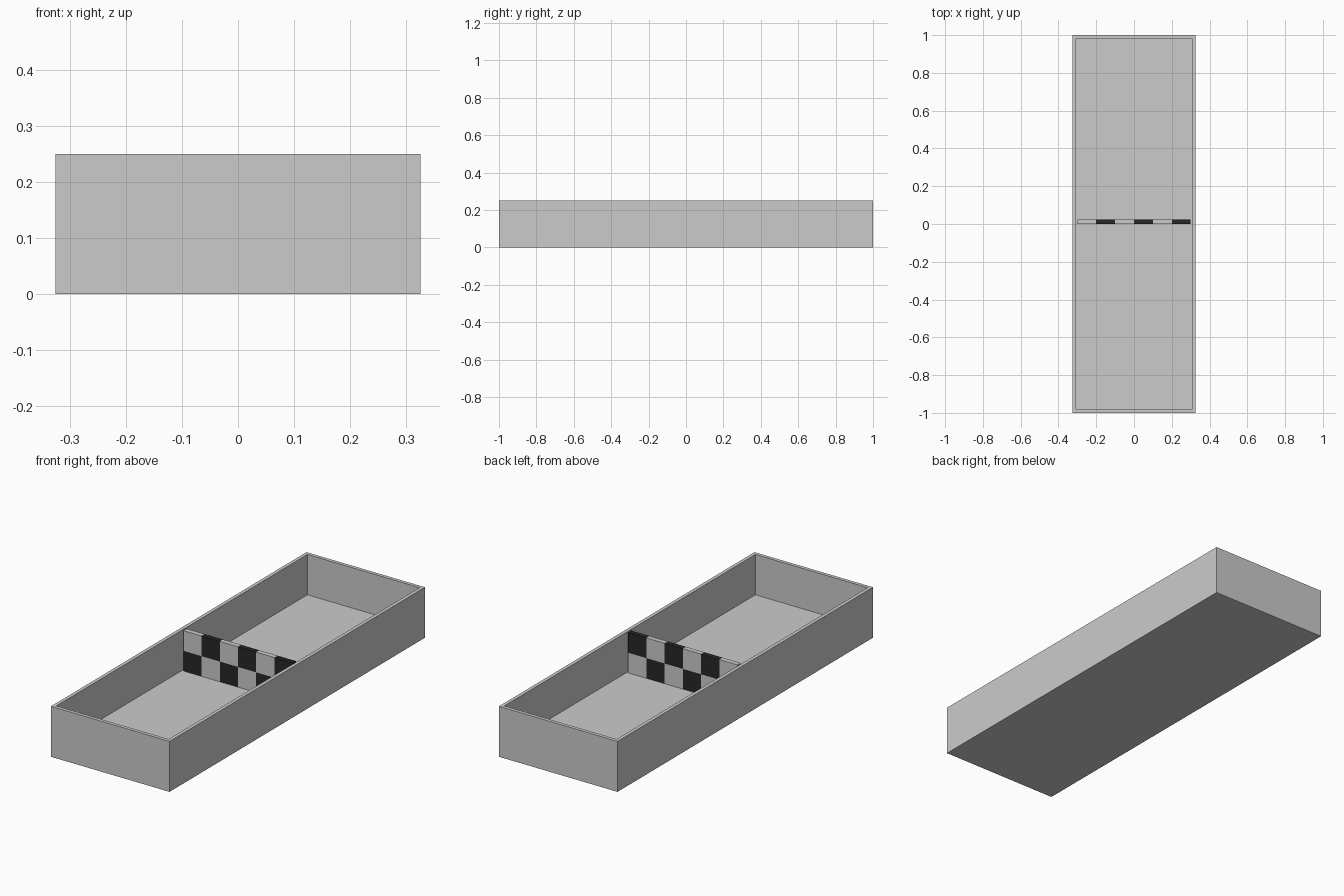
import bpy, bmesh
from mathutils import Matrix, Vector

if "Cube" in bpy.data.objects:
    bpy.data.objects.remove(bpy.data.objects["Cube"])

WIDTH, LENGTH, HEIGHT = 0.65, 2.0, 0.25
WALL, FLOOR = 0.025, 0.05
CELL, COLUMNS, ROWS = 0.1, 6, 2


def add_box(bm, center, size):
    m = Matrix.Translation(center) @ Matrix.Diagonal((*size, 1))
    bmesh.ops.create_cube(bm, size=1, matrix=m)


def finish(bm, name, material=None):
    mesh = bpy.data.meshes.new(name)
    bm.to_mesh(mesh)
    bm.free()
    obj = bpy.data.objects.new(name, mesh)
    bpy.context.collection.objects.link(obj)
    if material:
        mesh.materials.append(material)
    return obj


# Open tray: a box whose top is inset for the rim and sunk to the floor
bm = bmesh.new()
add_box(bm, (0, 0, HEIGHT / 2), (WIDTH, LENGTH, HEIGHT))
bm.normal_update()
top = max(bm.faces, key=lambda f: f.calc_center_median().z)
bmesh.ops.inset_region(bm, faces=[top], thickness=WALL)
sunk = bmesh.ops.extrude_discrete_faces(bm, faces=[top])["faces"][0]
bmesh.ops.translate(bm, verts=sunk.verts, vec=Vector((0, 0, FLOOR - HEIGHT)))
bmesh.ops.recalc_face_normals(bm, faces=bm.faces)
finish(bm, "tray")

# Chequered divider across the middle: light and dark blocks
dark = bpy.data.materials.new("dark")
dark.diffuse_color = (0.02, 0.02, 0.02, 1)
dark.use_nodes = True
dark.node_tree.nodes["Principled BSDF"].inputs["Base Color"].default_value = dark.diffuse_color
blocks = [bmesh.new(), bmesh.new()]
for row in range(ROWS):
    for col in range(COLUMNS):
        is_dark = (row + col + 1) % 2
        x = (col + 0.5 - COLUMNS / 2) * CELL
        z = FLOOR + (row + 0.5) * CELL
        add_box(blocks[is_dark], (x, WALL / 2, z), (CELL, WALL, CELL))
finish(blocks[0], "divider_light_blocks")
finish(blocks[1], "divider_dark_blocks", dark)
